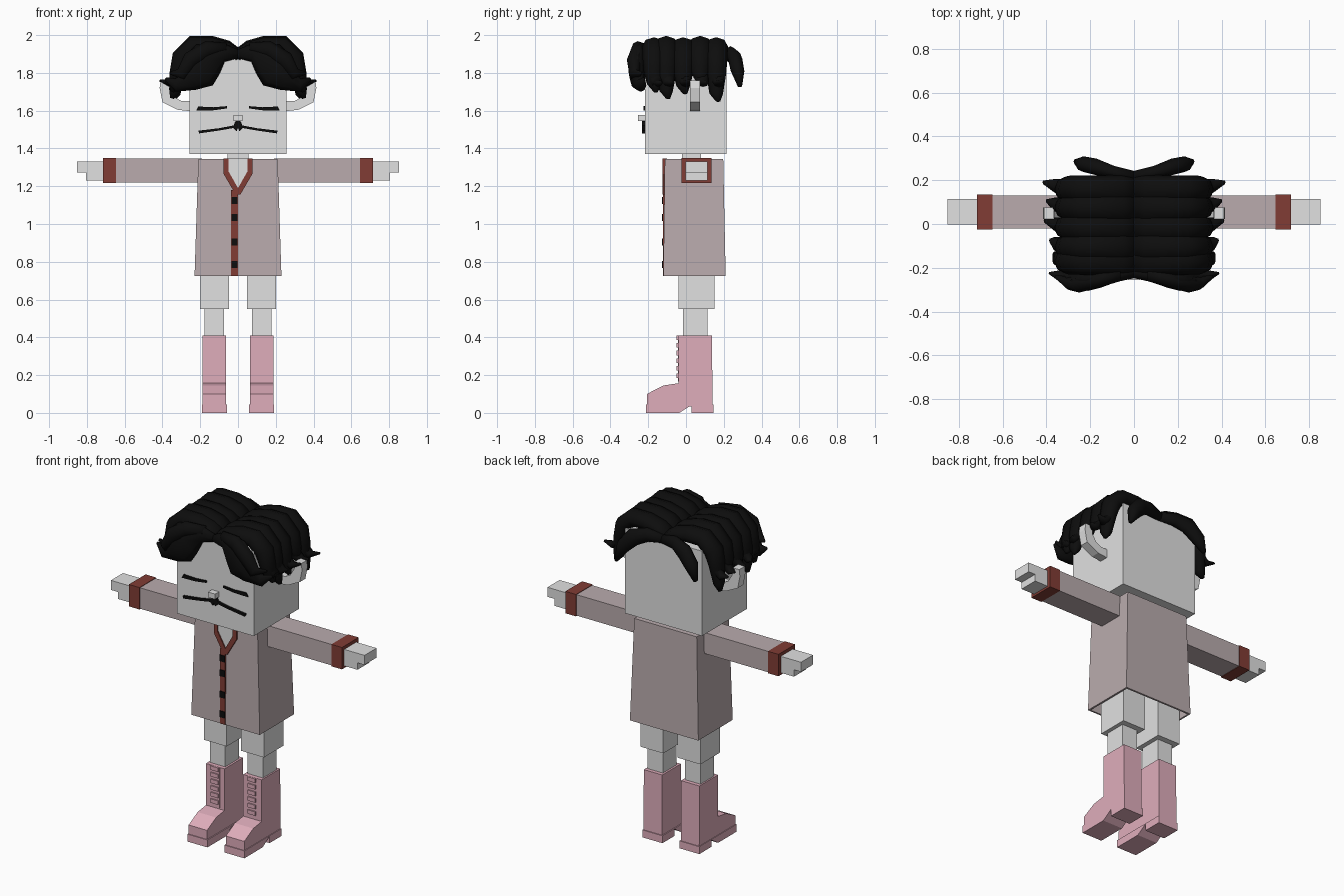
import bpy, bmesh
from mathutils import Vector
from math import sin, cos, tau

cube = bpy.data.objects.get("Cube")
if cube:
    bpy.data.objects.remove(cube, do_unlink=True)


def material(name, r, g, b):
    m = bpy.data.materials.new(name)
    m.use_nodes = True
    m.diffuse_color = (r, g, b, 1)
    bsdf = m.node_tree.nodes["Principled BSDF"]
    bsdf.inputs["Base Color"].default_value = (r, g, b, 1)
    bsdf.inputs["Roughness"].default_value = 0.9
    return m


SKIN = material("pale skin", 0.75, 0.75, 0.75)
COAT = material("grey mauve cloth", 0.49, 0.41, 0.42)
TRIM = material("dark red trim", 0.22, 0.046, 0.035)
PINK = material("pink leather", 0.74, 0.42, 0.5)
BLACK = material("black", 0.004, 0.004, 0.004)


def finish(name, bm, mat):
    bmesh.ops.recalc_face_normals(bm, faces=bm.faces)
    me = bpy.data.meshes.new(name)
    bm.to_mesh(me)
    bm.free()
    me.materials.append(mat)
    ob = bpy.data.objects.new(name, me)
    bpy.context.collection.objects.link(ob)
    return ob


def box(name, x, y, z, mat):
    """Box from (low, high) ranges."""
    bm = bmesh.new()
    bmesh.ops.create_cube(bm, size=1)
    for v in bm.verts:
        v.co = [r[0] if c < 0 else r[1] for c, r in zip(v.co, (x, y, z))]
    return finish(name, bm, mat)


def prism(name, pts, axis, lo, hi, mat):
    """Outline in the other two axes, extruded along the given axis (0 = x, 1 = y)."""
    bm = bmesh.new()
    place = lambda a, b, d: (d, a, b) if axis == 0 else (a, d, b)
    face = bm.faces.new([bm.verts.new(place(a, b, lo)) for a, b in pts])
    ext = bmesh.ops.extrude_face_region(bm, geom=[face])["geom"]
    for v in ext:
        if isinstance(v, bmesh.types.BMVert):
            v.co[axis] = hi
    return finish(name, bm, mat)


def lock(name, path, s, sides=8):
    """Tapered hair lock; path rows are x, y, z, half depth in y, half thickness."""
    bm = bmesh.new()
    pts = [Vector((p[0] * s, p[1], p[2])) for p in path]
    rings = []
    for i, p in enumerate(pts):
        t = pts[min(i + 1, len(pts) - 1)] - pts[max(i - 1, 0)]
        side = Vector((0, 1, 0))
        n = t.cross(side).normalized()
        w, h = path[i][3:]
        rings.append([bm.verts.new(p + side * w * cos(tau * k / sides) + n * h * sin(tau * k / sides))
                      for k in range(sides)])
    for a, b in zip(rings, rings[1:]):
        for k in range(sides):
            j = (k + 1) % sides
            bm.faces.new((a[k], a[j], b[j], b[k]))
    bm.faces.new(rings[0])
    bm.faces.new(rings[-1])
    for f in bm.faces:
        f.smooth = True
    return finish(name, bm, BLACK)


# Head, neck and nose
box("head", (-0.258, 0.258), (-0.217, 0.215), (1.37, 1.885), SKIN)
box("neck", (-0.055, 0.055), (-0.02, 0.08), (1.3, 1.38), SKIN)
box("nose", (-0.024, 0.024), (-0.255, -0.21), (1.545, 1.577), SKIN)

# Flared coat, open at the hem
bm = bmesh.new()
bmesh.ops.create_cube(bm, size=1)
for v in bm.verts:
    top = v.co.z > 0
    v.co.x = (0.21 if top else 0.23) * (1 if v.co.x > 0 else -1)
    v.co.y = (0.197 if top else 0.21) if v.co.y > 0 else (-0.112 if top else -0.12)
    v.co.z = 1.345 if top else 0.725
bm.faces.ensure_lookup_table()
bmesh.ops.delete(bm, geom=[min(bm.faces, key=lambda f: f.calc_center_median().z)], context="FACES_ONLY")
coat = finish("coat", bm, COAT)
shell = coat.modifiers.new("thickness", "SOLIDIFY")
shell.thickness = 0.015
shell.offset = -1

# Coat front: open neck, placket, buttons
prism("open_neck", [(-0.06, 1.346), (-0.06, 1.27), (0, 1.18), (0.06, 1.27), (0.06, 1.346)],
      1, -0.117, -0.1, SKIN)
box("placket", (-0.036, 0), (-0.1225, -0.1), (0.725, 1.18), TRIM)
for i, z in enumerate((1.125, 1.035, 0.905, 0.785)):
    box(f"button_{i + 1}", (-0.035, -0.002), (-0.128, -0.11), (z - 0.019, z + 0.019), BLACK)

COLLAR = [(0.076, 1.347), (0.076, 1.265), (0.012, 1.155), (0, 1.155), (0, 1.19), (0.051, 1.28), (0.051, 1.347)]
HAND = [(0.7, 1.23), (0.805, 1.23), (0.805, 1.272), (0.852, 1.272), (0.852, 1.33), (0.7, 1.33)]
EAR = [(0.25, 1.597), (0.32, 1.605), (0.4, 1.645), (0.415, 1.72), (0.41, 1.76),
       (0.365, 1.76), (0.36, 1.71), (0.335, 1.67), (0.3, 1.652), (0.25, 1.65)]
EYE = [(0.058, 1.624), (0.13, 1.618), (0.21, 1.622), (0.222, 1.6), (0.13, 1.602), (0.058, 1.612)]
MOUSTACHE = [(0, 1.548), (0.016, 1.542), (0.022, 1.522), (0.1, 1.507), (0.21, 1.494),
             (0.205, 1.48), (0.1, 1.495), (0.025, 1.508), (0.008, 1.49), (0, 1.51)]
BOOT = [(-0.207, 0.035), (-0.207, 0.1), (-0.12, 0.145), (-0.04, 0.157), (-0.04, 0.41), (0.138, 0.41), (0.14, 0.035)]
SOLE = [(-0.212, 0), (-0.212, 0.045), (0.145, 0.045), (0.145, 0), (0.03, 0), (0.03, 0.042), (-0.035, 0)]

# Side locks: depth position, hanging tip height, flick reach
ROWS = [(-0.17, 1.7, 0.365), (-0.105, 1.665, 0.385), (-0.015, 1.69, 0.41), (0.075, 1.74, 0.4), (0.16, 1.65, 0.415)]

for label, s in (("left", 1), ("right", -1)):
    span = lambda a, b: (min(a * s, b * s), max(a * s, b * s))
    flip = lambda pts: [(a * s, b) for a, b in pts]

    # Face and collar
    prism(f"{label}_collar", flip(COLLAR), 1, -0.1235, -0.1, TRIM)
    prism(f"{label}_ear", flip(EAR), 1, 0.022, 0.075, SKIN)
    prism(f"{label}_closed_eye", flip(EYE), 1, -0.225, -0.216, BLACK)
    prism(f"{label}_moustache", flip(MOUSTACHE), 1, -0.232, -0.21, BLACK)

    # Arm
    box(f"{label}_sleeve", span(0.19, 0.65), (-0.02, 0.13), (1.22, 1.347), COAT)
    box(f"{label}_cuff", span(0.645, 0.716), (-0.025, 0.135), (1.217, 1.35), TRIM)
    prism(f"{label}_hand", flip(HAND), 1, -0.003, 0.113, SKIN)

    # Leg and laced boot
    box(f"{label}_thigh", span(0.048, 0.202), (-0.04, 0.15), (0.55, 0.9), SKIN)
    box(f"{label}_shin", span(0.075, 0.178), (-0.016, 0.115), (0.4, 0.56), SKIN)
    prism(f"{label}_boot", BOOT, 0, 0.063 * s, 0.187 * s, PINK)
    prism(f"{label}_sole", SOLE, 0, 0.057 * s, 0.191 * s, PINK)
    box(f"{label}_boot_tongue", span(0.093, 0.157), (-0.043, -0.03), (0.165, 0.408), PINK)
    for i in range(6):
        z = 0.185 + i * 0.04
        box(f"{label}_lace_{i + 1}", span(0.1, 0.15), (-0.05, -0.035), (z, z + 0.024), PINK)

    # Hair over the top and down the sides
    for i, (y, tip, reach) in enumerate(ROWS):
        rise = 0.008 * (i % 2)
        lock(f"{label}_side_lock_{i + 1}", [
            (-0.02, y, 1.885, 0.065, 0.028), (0.06, y, 1.925 + rise, 0.065, 0.04),
            (0.14, y, 1.94 + rise, 0.062, 0.048), (0.235, y, 1.94 + rise, 0.062, 0.052),
            (0.3, y, 1.88, 0.06, 0.052), (0.32, y, 1.8, 0.053, 0.042),
            (0.335, y, tip + 0.04, 0.036, 0.03), (0.35, y + 0.01, tip, 0.012, 0.01)], s)
        lock(f"{label}_flick_{i + 1}", [
            (0.3, y, 1.84, 0.045, 0.03), (0.33, y + 0.005, 1.775, 0.04, 0.028),
            (0.365, y + 0.015, 1.745, 0.03, 0.02), (reach, y + 0.03, 1.76 - rise, 0.008, 0.006)], s)

    # Swept fringe
    lock(f"{label}_fringe", [
        (-0.01, -0.225, 1.9, 0.02, 0.02), (0.08, -0.235, 1.91, 0.03, 0.052),
        (0.16, -0.25, 1.87, 0.04, 0.1), (0.21, -0.26, 1.81, 0.045, 0.108),
        (0.26, -0.258, 1.77, 0.04, 0.07), (0.33, -0.24, 1.735, 0.03, 0.035),
        (0.385, -0.225, 1.77, 0.006, 0.008)], s)
    lock(f"{label}_fringe_strand", [
        (0.06, -0.23, 1.93, 0.03, 0.03), (0.16, -0.255, 1.925, 0.035, 0.045),
        (0.25, -0.275, 1.87, 0.038, 0.045), (0.3, -0.27, 1.79, 0.03, 0.035),
        (0.36, -0.24, 1.8, 0.008, 0.008)], s)

    # Back lock
    lock(f"{label}_back_lock", [
        (-0.01, 0.215, 1.89, 0.025, 0.025), (0.09, 0.235, 1.9, 0.03, 0.042),
        (0.17, 0.26, 1.875, 0.038, 0.05), (0.23, 0.273, 1.81, 0.036, 0.042),
        (0.265, 0.285, 1.73, 0.012, 0.012)], s)
